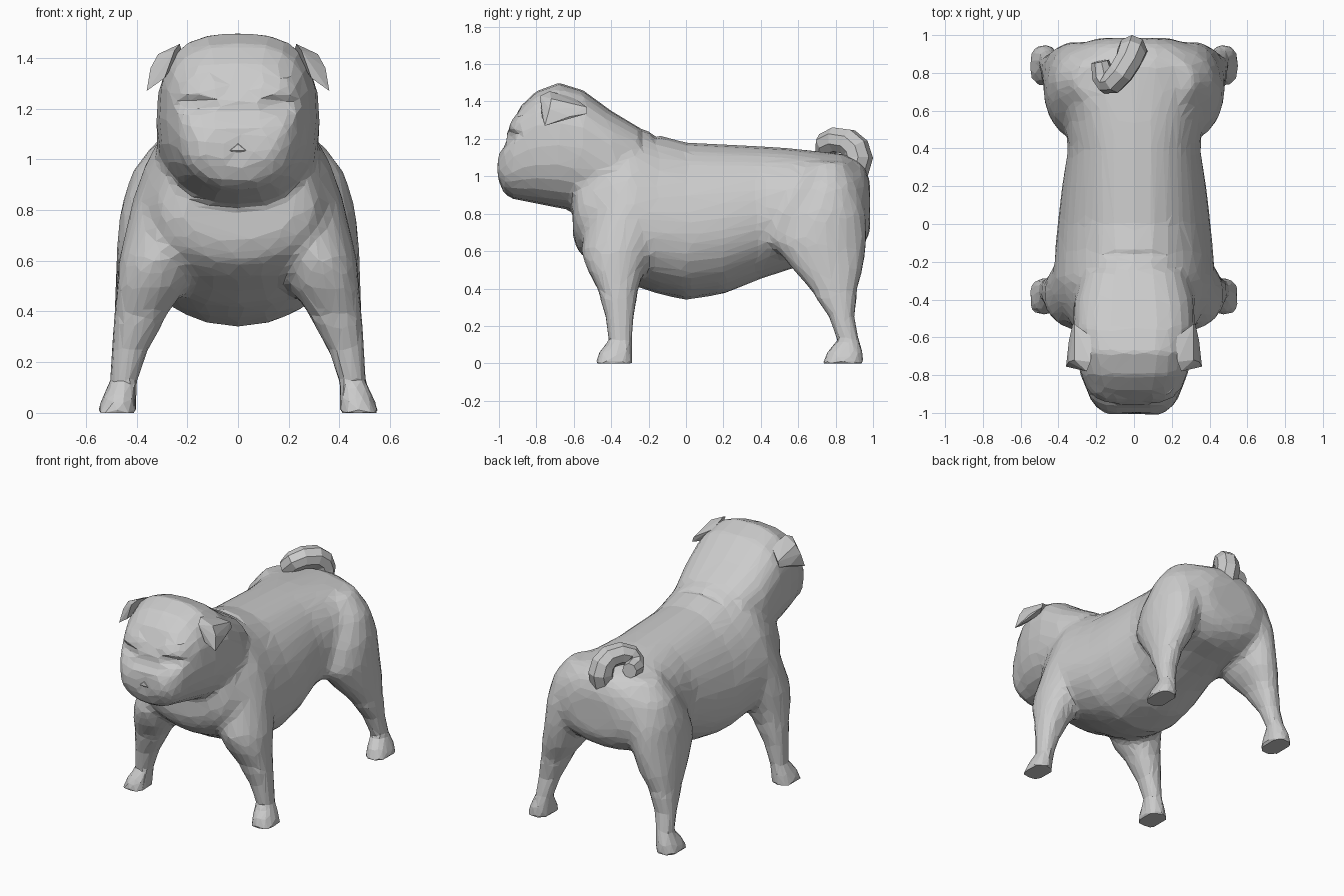
import bpy, bmesh, math
from mathutils import Vector

if "Cube" in bpy.data.objects:
    bpy.data.objects.remove(bpy.data.objects["Cube"])

SIDES = 24


def superellipse(t, upper, lower):
    c, s = math.cos(t), math.sin(t)
    power = upper if s > 0 else lower
    return (math.copysign(abs(c) ** (2 / power), c),
            math.copysign(abs(s) ** (2 / power), s))


def skin_rings(bm, rings):
    loops = [[bm.verts.new(p) for p in ring] for ring in rings]
    for a, b in zip(loops, loops[1:]):
        for i in range(SIDES):
            j = (i + 1) % SIDES
            bm.faces.new((a[i], a[j], b[j], b[i]))
    bm.faces.new(loops[0][::-1])
    bm.faces.new(loops[-1])


def loft_y(bm, sections, upper, lower):
    """Sections: y, bottom z, top z, half width at top, half width at bottom."""
    rings = []
    for y, zb, zt, wt, wb in sections:
        ring = []
        for i in range(SIDES):
            c, s = superellipse(2 * math.pi * i / SIDES, upper, lower)
            ring.append((c * (wb + (wt - wb) * (s + 1) / 2), y,
                         (zb + zt) / 2 + s * (zt - zb) / 2))
        rings.append(ring)
    skin_rings(bm, rings)


def loft_leg(bm, sections, side):
    """Sections: z, inner x, outer x, front y, back y."""
    rings = []
    for z, x0, x1, y0, y1 in sections:
        ring = []
        power = 1.9 if z > .55 else 2.3
        for i in range(SIDES):
            c, s = superellipse(2 * math.pi * i / SIDES, power, power)
            ring.append((side * ((x0 + x1) / 2 + c * (x1 - x0) / 2),
                         (y0 + y1) / 2 + s * (y1 - y0) / 2, z))
        rings.append(ring)
    skin_rings(bm, rings)


def add_object(name, bm):
    bmesh.ops.recalc_face_normals(bm, faces=bm.faces)
    mesh = bpy.data.meshes.new(name)
    bm.to_mesh(mesh)
    bm.free()
    ob = bpy.data.objects.new(name, mesh)
    bpy.context.collection.objects.link(ob)
    return ob


def bake(ob):
    deps = bpy.context.evaluated_depsgraph_get()
    mesh = bpy.data.meshes.new_from_object(ob.evaluated_get(deps))
    ob.modifiers.clear()
    ob.data = mesh


# Torso and head
bm = bmesh.new()
loft_y(bm, [(-.605, .68, .92, .2, .24), (-.58, .6, 1.05, .28, .33),
            (-.5, .53, 1.16, .29, .4),
            (-.4, .48, 1.23, .29, .49), (-.3, .42, 1.28, .3, .53),
            (-.15, .37, 1.22, .31, .51), (0, .34, 1.18, .32, .48),
            (.2, .37, 1.17, .32, .44), (.4, .45, 1.16, .31, .39),
            (.55, .5, 1.15, .33, .4), (.7, .54, 1.135, .37, .46),
            (.85, .56, 1.12, .36, .45),
            (.945, .62, 1.07, .27, .34), (.985, .7, .98, .17, .22)], 2.3, 2)
loft_y(bm, [(-1.0, .97, 1.12, .15, .14), (-.975, .91, 1.19, .2, .19),
            (-.93, .88, 1.29, .235, .225), (-.88, .87, 1.38, .255, .245),
            (-.8, .855, 1.455, .285, .28),
            (-.68, .83, 1.5, .31, .31), (-.55, .81, 1.46, .325, .32),
            (-.4, .8, 1.35, .31, .33), (-.25, .8, 1.26, .27, .28)], 2.8, 2.3)

# Legs with paws
front_leg = [(1.13, .05, .26, -.42, -.15), (.98, .08, .36, -.47, -.12),
             (.8, .12, .425, -.52, -.11), (.6, .16, .472, -.565, -.16),
             (.5, .2, .48, -.53, -.22),
             (.4, .27, .488, -.475, -.253), (.25, .355, .497, -.43, -.28),
             (.12, .4, .505, -.413, -.29), (.06, .402, .535, -.465, -.287),
             (-.005, .4, .558, -.487, -.287)]
hind_leg = [(1.08, .05, .32, .64, .88), (.95, .1, .42, .58, .93),
            (.8, .13, .465, .49, .965), (.65, .17, .48, .45, .97),
            (.5, .24, .483, .57, .947),
            (.4, .31, .488, .66, .918), (.25, .365, .497, .765, .9),
            (.12, .4, .505, .81, .925), (.06, .402, .535, .755, .946),
            (-.005, .4, .558, .728, .95)]
for side in (-1, 1):
    loft_leg(bm, front_leg, side)
    loft_leg(bm, hind_leg, side)

# Fuse the parts into one skin, blending the joints of shoulders and haunches
body = add_object("dog_body", bm)
mod = body.modifiers.new("fuse", 'REMESH')
mod.mode = 'VOXEL'
mod.voxel_size = .018
mod = body.modifiers.new("soften", 'SMOOTH')
mod.factor = .5
mod.iterations = 3
bake(body)
joints = body.vertex_groups.new(name="joints")
joints.add([v.index for v in body.data.vertices
            if .36 < v.co.z < 1.14 and v.co.y > -.6], 1, 'REPLACE')
mod = body.modifiers.new("blend", 'SMOOTH')
mod.factor = .5
mod.iterations = 22
mod.vertex_group = "joints"
bake(body)

# Sculpted folds: centre, radii, push
folds = [((0, -.97, 1.175), (.3, .12, .05), (0, .015, 0)),     # fold above muzzle
         ((0, -.165, 1.22), (.22, .03, .1), (0, 0, -.012))]    # neck fold
for s in (-1, 1):
    folds += [((s * .17, -.93, 1.215), (.1, .12, .04), (0, .025, 0)),  # eyes
              ((s * .1, -1, 1.04), (.1, .1, .08), (0, -.008, 0)),      # jowls
              ((s * .16, -.92, 1.29), (.12, .12, .06), (0, -.012, 0))] # brows
for v in body.data.vertices:
    for c, r, push in folds:
        d = sum(((v.co[i] - c[i]) / r[i]) ** 2 for i in range(3))
        if d < 1:
            v.co += Vector(push) * (1 - d)
mod = body.modifiers.new("facets", 'DECIMATE')
mod.ratio = .055
bake(body)
for v in body.data.vertices:
    v.co.z = max(v.co.z, 0)
for p in body.data.polygons:
    p.use_smooth = False

# Folded ears
ear = [(.23, -.73, 1.455), (.22, -.6, 1.42), (.25, -.78, 1.43), (.315, -.72, 1.415),
       (.345, -.73, 1.36), (.36, -.755, 1.27), (.345, -.62, 1.32),
       (.325, -.53, 1.335), (.315, -.53, 1.37), (.29, -.77, 1.32), (.28, -.6, 1.33)]
for side, name in ((-1, "ear_left"), (1, "ear_right")):
    bm = bmesh.new()
    vs = [bm.verts.new((side * x, y, z)) for x, y, z in ear]
    bmesh.ops.convex_hull(bm, input=vs)
    add_object(name, bm)

# Nose
bm = bmesh.new()
vs = [bm.verts.new(p) for p in ((-.06, -.98, 1.03), (.06, -.98, 1.03), (0, -.985, 1.08),
                                (-.03, -1.006, 1.035), (.03, -1.006, 1.035), (0, -1.003, 1.06),
                                (0, -.985, 1.01))]
bmesh.ops.convex_hull(bm, input=vs)
add_object("nose", bm)

# Curled tail
curve = bpy.data.curves.new("tail", 'CURVE')
curve.dimensions = '3D'
curve.bevel_depth = .064
curve.bevel_resolution = 2
curve.use_fill_caps = True
path = [(-.01, .88, .98, 1.3), (-.01, .92, 1.1, 1.25), (-.015, .905, 1.15, 1.2),
        (-.03, .865, 1.185, 1.15), (-.07, .8, 1.195, 1.1), (-.11, .755, 1.175, 1.05),
        (-.14, .75, 1.14, 1), (-.165, .785, 1.125, .95), (-.18, .86, 1.13, .75)]
spline = curve.splines.new('POLY')
spline.points.add(len(path) - 1)
for pt, (x, y, z, r) in zip(spline.points, path):
    pt.co = (x, y, z, 1)
    pt.radius = r
spline.use_smooth = False
tail = bpy.data.objects.new("tail", curve)
bpy.context.collection.objects.link(tail)
